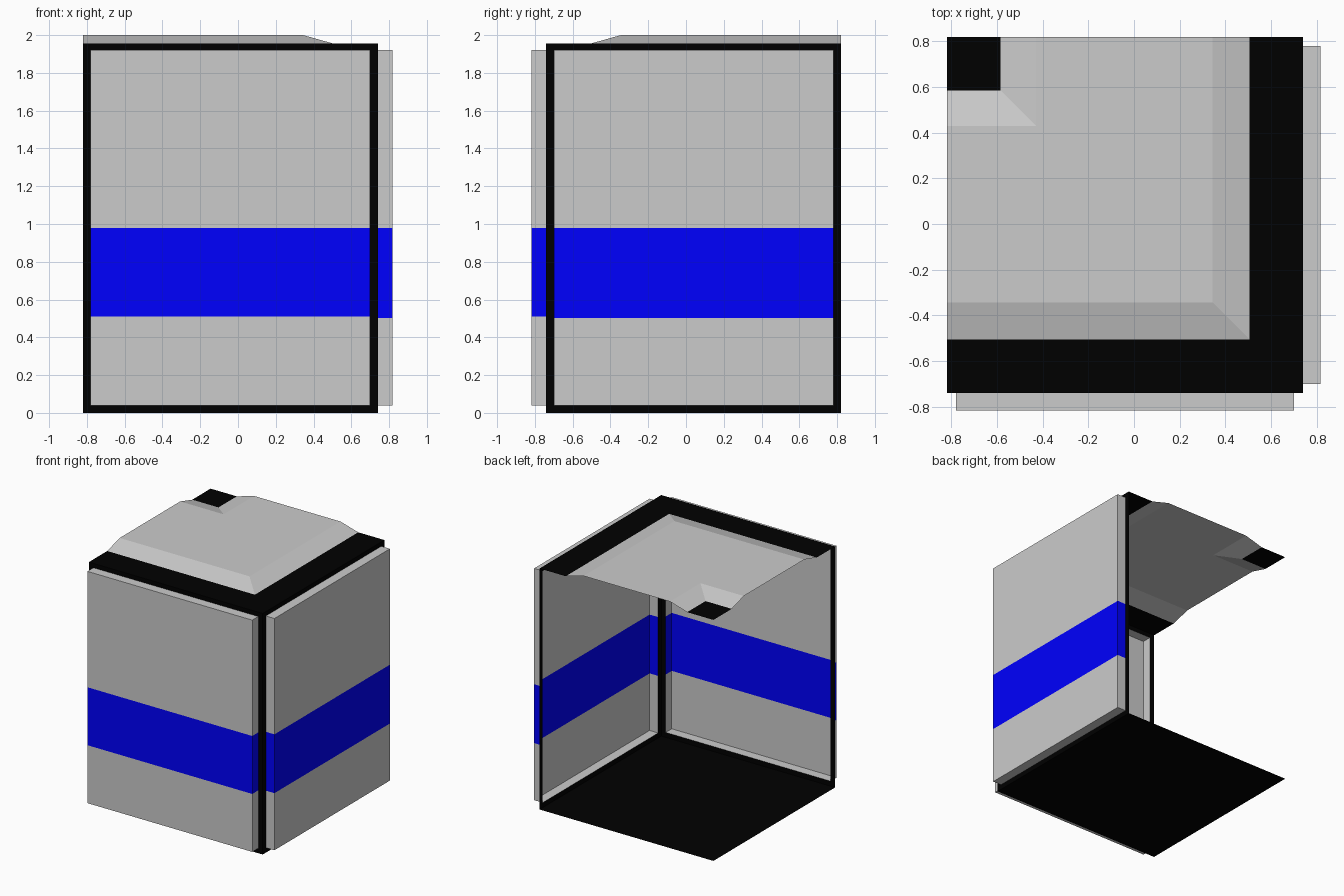
import bpy

if "Cube" in bpy.data.objects:
    bpy.data.objects.remove(bpy.data.objects["Cube"])

OUT, IN = 0.82, 0.74          # open edge and closed-corner extents
DEPTH = 0.077                 # how far the panels stand out
RIM, TOP = 1.955, 2.0


def material(name, color):
    m = bpy.data.materials.new(name)
    m.diffuse_color = (*color, 1)
    m.use_nodes = True
    m.node_tree.nodes["Principled BSDF"].inputs["Base Color"].default_value = m.diffuse_color
    return m


GREY = material("grey_paint", (0.8, 0.8, 0.8))
BLACK = material("black_frame", (0, 0, 0))
BLUE = material("blue_stripe", (0, 0, 1))


def build(name, faces):
    """Make one welded mesh from (points, material) faces."""
    index, polys, mats = {}, [], []
    for pts, mat in faces:
        polys.append([index.setdefault(tuple(round(c, 4) for c in p), len(index))
                      for p in pts])
        if mat not in mats:
            mats.append(mat)
    mesh = bpy.data.meshes.new(name)
    mesh.from_pydata(list(index), [], polys)
    for m in mats:
        mesh.materials.append(m)
    for poly, (_, mat) in zip(mesh.polygons, faces):
        poly.material_index = mats.index(mat)
    ob = bpy.data.objects.new(name, mesh)
    bpy.context.collection.objects.link(ob)
    return ob


def wall(side, stripe_low):
    """Thin black frame and hollow raised panel; the right is the front mirrored on the diagonal."""
    def place(pts):
        if side == "front":
            return [(u, -IN - d, z) for u, d, z in pts]
        return [(IN + d, -u, z) for u, d, z in reversed(pts)]

    # frame: 3 x 3 grid without its centre
    us, zs = [-OUT, -0.78, 0.70, IN], [0, 0.04, 1.92, RIM]
    frame = []
    for i in range(3):
        for j in range(3):
            if (i, j) != (1, 1):
                frame.append((place([(us[i], 0, zs[j]), (us[i + 1], 0, zs[j]),
                                     (us[i + 1], 0, zs[j + 1]), (us[i], 0, zs[j + 1])]), BLACK))
    build(side + "_frame", frame)

    # panel: U-shaped section in three bands, closed top and bottom
    section = [(us[1], 0), (us[1], DEPTH), (us[2], DEPTH), (us[2], 0)]
    levels = [zs[1], stripe_low, 0.98, zs[2]]
    panel = []
    for k, mat in enumerate((GREY, BLUE, GREY)):
        lo, hi = levels[k], levels[k + 1]
        for a, b in zip(section, section[1:]):
            panel.append((place([(*a, lo), (*b, lo), (*b, hi), (*a, hi)]), mat))
    panel.append((place([(*p, levels[-1]) for p in section]), GREY))
    panel.append((place([(*p, levels[0]) for p in reversed(section)]), GREY))
    build(side + "_panel", panel)


wall("front", 0.51)
wall("right", 0.503)

# floor sheet
build("floor", [([(-OUT, -IN, 0), (-OUT, OUT, 0), (IN, OUT, 0), (IN, -IN, 0)], BLACK)])

# roof sheet: nested L-shaped rings, pit at the open corner, bevelled plateau, black rim
steps = [-OUT, -0.585, -0.43, 0.345, 0.505, IN]
heights = [RIM, RIM, TOP, TOP, RIM, RIM]
ring_mats = [BLACK, GREY, GREY, GREY, BLACK]


def roof_point(i, j):
    return (steps[i], -steps[j], heights[max(i, j)])


roof = []
for i in range(5):
    for j in range(5):
        mat = ring_mats[max(i, j)]
        a, b = roof_point(i, j), roof_point(i, j + 1)
        c, d = roof_point(i + 1, j + 1), roof_point(i + 1, j)
        if i == j and i in (1, 3):      # mitred corners
            roof += [([a, b, c], mat), ([a, c, d], mat)]
        else:
            roof.append(([a, b, c, d], mat))
build("roof", roof)
